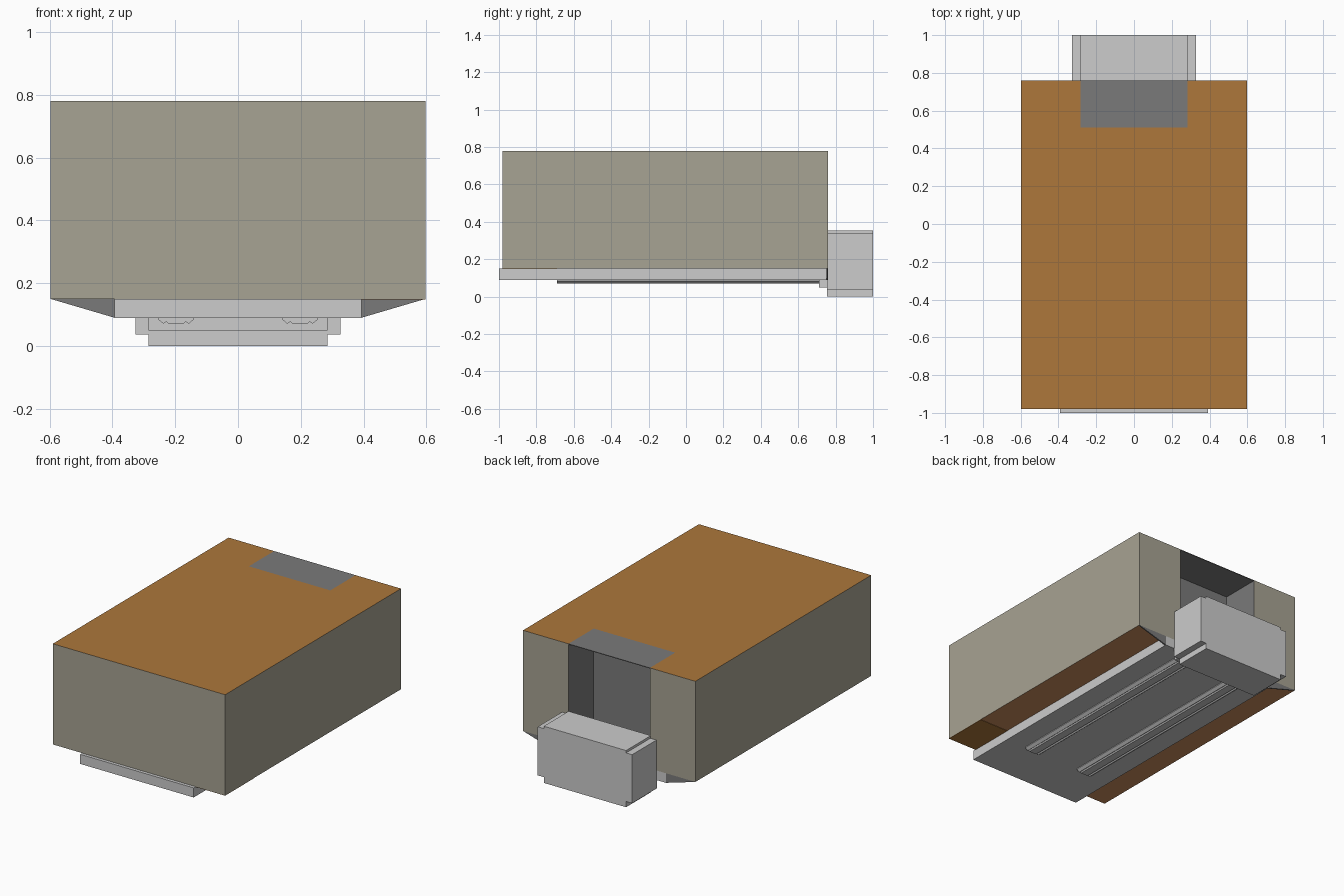
import bpy, bmesh

if "Cube" in bpy.data.objects:
    bpy.data.objects.remove(bpy.data.objects["Cube"])


def srgb(hex_code):
    """Hex colour to linear RGBA."""
    out = []
    for i in (0, 2, 4):
        c = int(hex_code[i:i + 2], 16) / 255
        out.append(c / 12.92 if c <= 0.04045 else ((c + 0.055) / 1.055) ** 2.4)
    return (*out, 1.0)


def material(name, hex_code):
    m = bpy.data.materials.new(name)
    m.diffuse_color = srgb(hex_code)
    m.use_nodes = True
    m.node_tree.nodes["Principled BSDF"].inputs["Base Color"].default_value = m.diffuse_color
    return m


LIGHT = material("light grey metal", "CCCCCC")
DARK = material("dark grey", "7A7A7A")
OLIVE = material("olive grey side", "A7A393")
ORANGE = material("orange brown top", "AD773B")
TAN = material("tan underside", "CC8E5D")


def prism(name, outline, axis, lo, hi, mats, rule=None):
    """Extrude a 2D outline along y (points are x,z) or z (points are x,y)."""
    bm = bmesh.new()
    if axis == 'Y':
        verts = [bm.verts.new((a, lo, b)) for a, b in outline]
        step = (0, hi - lo, 0)
    else:
        verts = [bm.verts.new((a, b, lo)) for a, b in outline]
        step = (0, 0, hi - lo)
    face = bm.faces.new(verts)
    ext = bmesh.ops.extrude_face_region(bm, geom=[face], use_keep_orig=True)
    moved = [g for g in ext["geom"] if isinstance(g, bmesh.types.BMVert)]
    bmesh.ops.translate(bm, verts=moved, vec=step)
    bmesh.ops.recalc_face_normals(bm, faces=bm.faces[:])
    if rule:
        for f in bm.faces:
            f.material_index = rule(f)
    me = bpy.data.meshes.new(name)
    bm.to_mesh(me)
    bm.free()
    for m in mats:
        me.materials.append(m)
    ob = bpy.data.objects.new(name, me)
    bpy.context.collection.objects.link(ob)
    return ob


def rect(x0, x1, y0, y1):
    return [(x0, y0), (x1, y0), (x1, y1), (x0, y1)]


def mirrored(points):
    return [(-x, z) for x, z in reversed(points)]


W, N = 0.597, 0.282          # body and recess half widths
FRONT, BACK, INNER = -0.98, 0.76, 0.51
BASE, TOP = 0.15, 0.78


# Body: box with a recess in the back, coloured by face direction
def body_rule(f):
    c = f.calc_center_median()
    if f.normal.z > 0.5:
        return 1
    if f.normal.z < -0.5:
        return 2
    return 3 if abs(c.x) < N + 0.01 and c.y > 0.5 and (abs(f.normal.x) > 0.5 or c.y < 0.7) else 0


prism("body", [(-W, FRONT), (W, FRONT), (W, BACK), (N, BACK), (N, INNER),
               (-N, INNER), (-N, BACK), (-W, BACK)],
      'Z', BASE, TOP, [OLIVE, ORANGE, TAN, DARK], body_rule)

# Lid over the recess, and the orange patch under one front corner
prism("recess_lid", rect(-N, N, INNER, BACK), 'Z', TOP - 0.004, TOP, [DARK])
prism("underside_patch", rect(0.392, W, FRONT, -0.69), 'Z', BASE - 0.002, BASE, [ORANGE])

# Base plate below the body
prism("base_plate", rect(-0.393, 0.393, -1.0, BACK), 'Z', 0.09, BASE, [LIGHT])

# Triangular brackets at the back corners
bracket = [(0.393, 0.09), (W, BASE), (0.393, BASE)]
for side, pts in (("right", bracket), ("left", mirrored(bracket))):
    prism(f"bracket_{side}", pts, 'Y', BACK - 0.008, BACK, [DARK])

# Guide rails under the base plate
rail = [(0.14, 0.09), (0.14, 0.085), (0.157, 0.071), (0.167, 0.078), (0.173, 0.071),
        (0.222, 0.071), (0.228, 0.078), (0.237, 0.071), (0.255, 0.085), (0.255, 0.09)]
for side, pts in (("right", rail), ("left", mirrored(rail))):
    prism(f"rail_{side}", pts, 'Y', -0.69, 0.71, [LIGHT])

# Connector joining the rails to the rear unit
prism("connector", rect(-0.285, 0.285, 0.05, 0.09), 'Y', 0.71, 0.76, [LIGHT])

# Rear unit: block with stepped lower and upper corners
half = [(0.285, 0.0), (0.285, 0.036), (0.327, 0.036), (0.327, 0.34),
        (0.285, 0.34), (0.285, 0.355)]
prism("rear_unit", half + mirrored(half), 'Y', 0.755, 1.0, [LIGHT])
